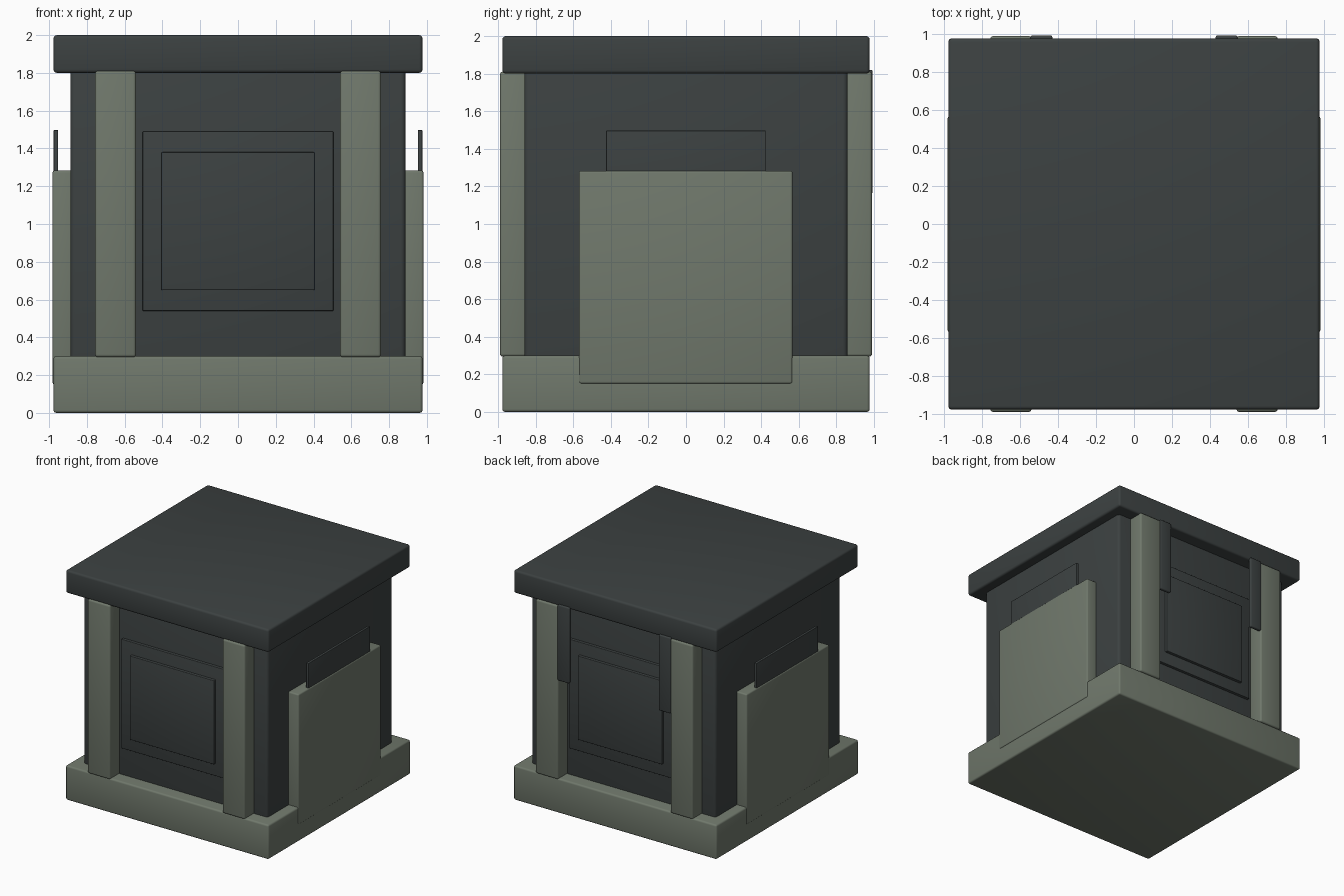
import bpy

if "Cube" in bpy.data.objects:
    bpy.data.objects.remove(bpy.data.objects["Cube"])

def material(name, rgb):
    m = bpy.data.materials.new(name)
    m.diffuse_color = (*rgb, 1)
    m.use_nodes = True
    m.node_tree.nodes["Principled BSDF"].inputs["Base Color"].default_value = m.diffuse_color
    return m

STONE = material("grey green", (0.163, 0.190, 0.150))
SLATE = material("dark slate", (0.045, 0.053, 0.053))

def box(name, x, y, z, mat, bevel=0.015):
    """Rounded box from its (min, max) range on each axis."""
    spans = [sorted(r) for r in (x, y, z)]
    bpy.ops.mesh.primitive_cube_add(size=1, location=[(a + b) / 2 for a, b in spans])
    ob = bpy.context.object
    ob.name = name
    ob.scale = [b - a for a, b in spans]
    bpy.ops.object.transform_apply(location=False, rotation=False, scale=True)
    ob.data.materials.append(mat)
    mod = ob.modifiers.new("rounded edges", 'BEVEL')
    mod.width = bevel
    mod.segments = 3
    bpy.ops.object.modifier_apply(modifier=mod.name)
    bpy.ops.object.shade_smooth_by_angle()
    return ob

# Plinth, body and roof slab
box("base", (-0.977, 0.977), (-0.977, 0.977), (0, 0.30), STONE)
box("body", (-0.887, 0.887), (-0.86, 0.86), (0.25, 1.85), SLATE, 0.025)
box("roof", (-0.977, 0.977), (-0.977, 0.977), (1.80, 2.0), SLATE, 0.018)

for s, end in ((-1, "front"), (1, "back")):
    # Stepped panel on the end face
    box(end + "_panel_frame", (-0.505, 0.505), (s * 0.80, s * 0.885), (0.54, 1.49), SLATE, 0.005)
    box(end + "_panel_centre", (-0.405, 0.405), (s * 0.82, s * 0.91), (0.65, 1.38), SLATE, 0.005)
    # Pillars
    for t, side in ((-1, "left"), (1, "right")):
        box(f"{end}_{side}_pillar", (t * 0.54, t * 0.757), (s * 0.84, s * 0.99),
            (0.295, 1.81), STONE)

for t, side in ((-1, "left"), (1, "right")):
    # Side slab with a thin plate standing out of its top
    box(side + "_slab", (t * 0.86, t * 0.982), (-0.57, 0.567), (0.15, 1.283), STONE, 0.012)
    box(side + "_plate", (t * 0.953, t * 0.976), (-0.425, 0.423), (1.0, 1.497), SLATE, 0.003)
    # Hanging strips beside the back pillars
    box(side + "_back_strip", (t * 0.43, t * 0.545), (0.962, 0.993), (1.16, 1.82), SLATE, 0.01)
